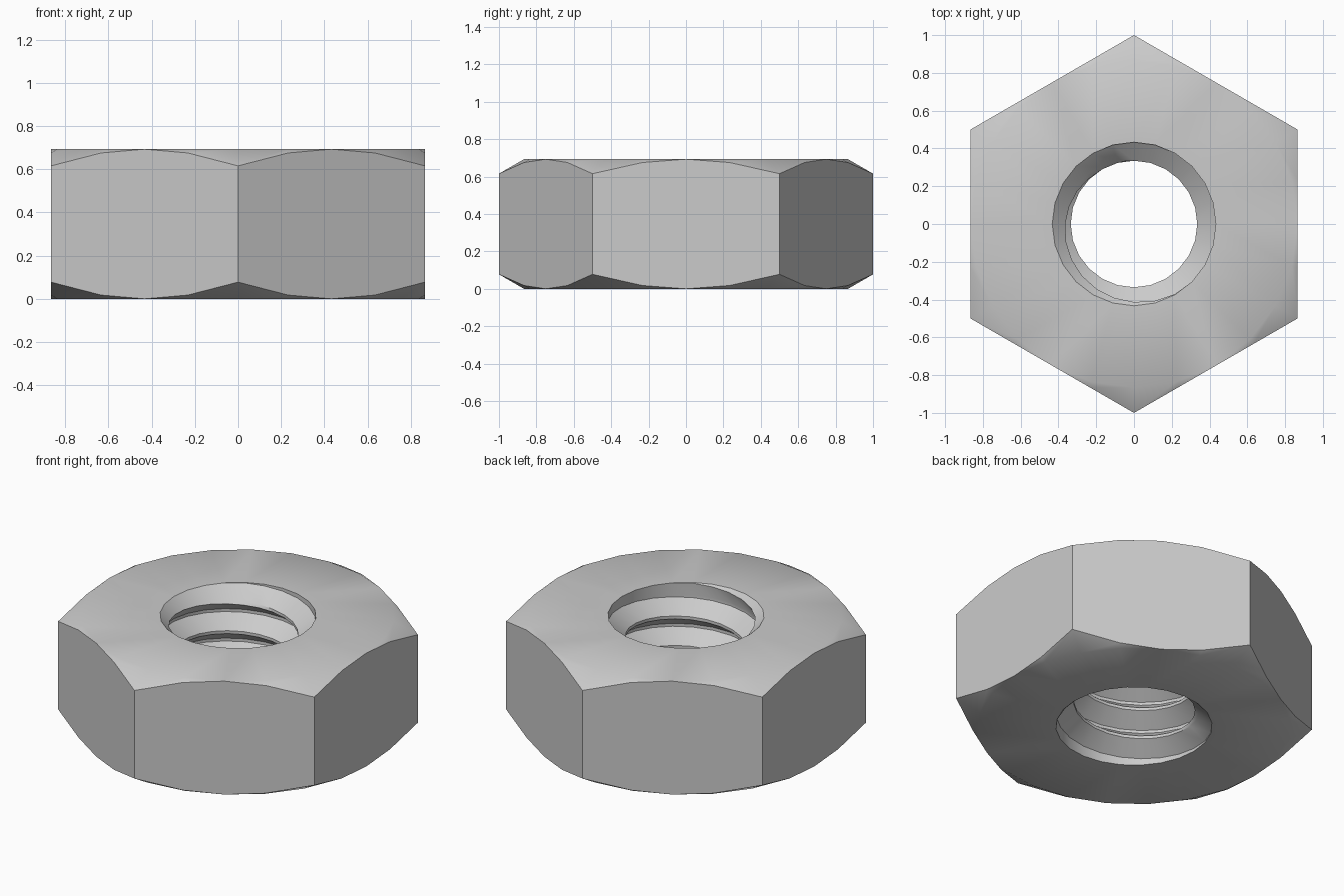
import bpy, bmesh, math

cube = bpy.data.objects.get("Cube")
if cube:
    bpy.data.objects.remove(cube)

HEIGHT, FLAT, MAJOR, MINOR = 0.693, 0.866, 0.433, 0.335
PITCH, SEGS, TURNS = 0.18, 24, 6
SLOPE = math.tan(math.radians(30))   # corner chamfer
LEAD_IN = 1.1                        # countersink at both ends of the bore

bm = bmesh.new()


def vert(i, r, z):
    a = math.tau * i / SEGS
    return bm.verts.new((r * math.sin(a), r * math.cos(a), z))


def skin(columns):
    for left, right in zip(columns, columns[1:]):
        for k in range(len(left) - 1):
            bm.faces.new((left[k], left[k + 1], right[k + 1], right[k]))


def body_column(i):
    # flat ring, chamfer, side, then the same mirrored below
    a = math.radians((i * 360 / SEGS) % 60 - 30)
    r = FLAT / math.cos(a)
    drop = (r - FLAT) * SLOPE
    return [vert(i, MAJOR, HEIGHT), vert(i, FLAT, HEIGHT),
            vert(i, r, HEIGHT - drop), vert(i, r, drop),
            vert(i, FLAT, 0), vert(i, MAJOR, 0)]


def thread_column(i):
    # root and crest lands winding down as a right-hand helix
    column = []
    for turn in range(TURNS):
        for r, offset in ((MAJOR, 0), (MAJOR, 0.1), (MINOR, 0.5), (MINOR, 0.6)):
            z = HEIGHT + PITCH * (1 - turn - offset - i / SEGS)
            z = min(max(z, 0), HEIGHT)
            r = max(r, MAJOR - LEAD_IN * min(z, HEIGHT - z))
            column.append(vert(i, r, z))
    return column


skin([body_column(i) for i in range(SEGS + 1)])
skin([thread_column(i) for i in range(SEGS + 1)])
bmesh.ops.remove_doubles(bm, verts=bm.verts, dist=0.0005)
bmesh.ops.dissolve_degenerate(bm, edges=bm.edges, dist=0.0005)
bmesh.ops.recalc_face_normals(bm, faces=bm.faces)

mesh = bpy.data.meshes.new("hex_nut")
bm.to_mesh(mesh)
bm.free()
nut = bpy.data.objects.new("hex_nut", mesh)
bpy.context.collection.objects.link(nut)

# plain steel grey
steel = bpy.data.materials.new("steel_grey")
steel.use_nodes = True
steel.diffuse_color = (0.6, 0.6, 0.6, 1)
steel.node_tree.nodes["Principled BSDF"].inputs["Base Color"].default_value = (0.6, 0.6, 0.6, 1)
mesh.materials.append(steel)

bpy.ops.object.select_all(action='DESELECT')
nut.select_set(True)
bpy.context.view_layer.objects.active = nut
bpy.ops.object.shade_smooth_by_angle(angle=math.radians(31))
